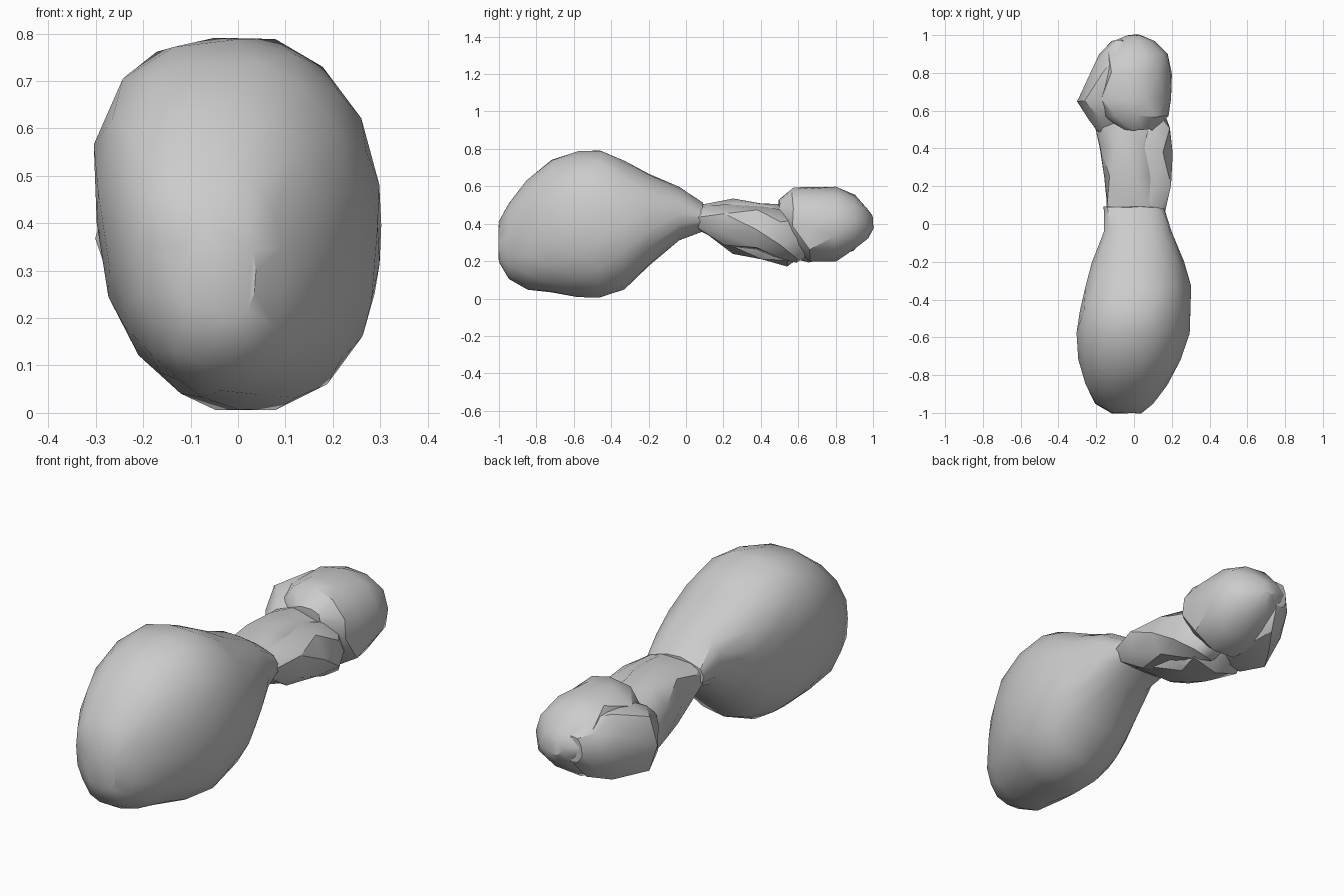
import bpy, bmesh, math, random
from mathutils import Vector

random.seed(4)
cube = bpy.data.objects.get("Cube")
if cube:
    bpy.data.objects.remove(cube, do_unlink=True)

mat = bpy.data.materials.new("plain grey")
mat.use_nodes = True
grey = (0.6, 0.6, 0.6, 1)
mat.diffuse_color = grey
mat.node_tree.nodes["Principled BSDF"].inputs["Base Color"].default_value = grey


def signed_pow(v, e):
    return math.copysign(abs(v) ** e, v)


def loft(name, rings, sides, square=0.92, jitter=0.0, angle=30, upper=0.0, lower=0.0):
    """Skin rings of (y, x_min, x_max, z_min, z_max) and close both ends."""
    bm = bmesh.new()
    loops = []
    for i, (y, x0, x1, z0, z1) in enumerate(rings):
        loop = []
        for k in range(sides):
            a = math.tau * (k + 0.5 * (i % 2)) / sides
            c, s = signed_pow(math.cos(a), square), signed_pow(math.sin(a), square)
            # fuller upper right and lower left corners
            grow = max(0, -c * s) * (upper if s > 0 else lower)
            x = (x0 + x1) / 2 + c * (1 + grow) * (x1 - x0) / 2
            z = (z0 + z1) / 2 + s * (1 + grow * abs(c)) * (z1 - z0) / 2
            p = Vector((x, y, z))
            p += Vector([random.uniform(-jitter, jitter) for _ in range(3)])
            loop.append(bm.verts.new(p))
        loops.append(loop)
    for i, (a, b) in enumerate(zip(loops, loops[1:])):
        # staggered rings are joined by triangles
        for k in range(sides):
            n = (k + 1) % sides
            if i % 2 == 0:
                bm.faces.new((a[k], a[n], b[k]))
                bm.faces.new((a[n], b[n], b[k]))
            else:
                bm.faces.new((a[k], b[n], b[k]))
                bm.faces.new((a[k], a[n], b[n]))
    bm.faces.new(loops[0])
    bm.faces.new(loops[-1])
    bmesh.ops.recalc_face_normals(bm, faces=bm.faces)
    mesh = bpy.data.meshes.new(name)
    bm.to_mesh(mesh)
    bm.free()
    mesh.materials.append(mat)
    obj = bpy.data.objects.new(name, mesh)
    bpy.context.collection.objects.link(obj)
    bpy.ops.object.select_all(action="DESELECT")
    obj.select_set(True)
    bpy.context.view_layer.objects.active = obj
    bpy.ops.object.shade_smooth_by_angle(angle=math.radians(angle))


# Large rounded body tapering to the neck
loft("body", [
    (-1.0, -.12, .04, .19, .41),
    (-.95, -.20, .10, .10, .51),
    (-.85, -.25, .18, .05, .635),
    (-.72, -.28, .25, .03, .745),
    (-.58, -.295, .295, .01, .785),
    (-.46, -.275, .305, .0, .795),
    (-.33, -.25, .30, .05, .735),
    (-.20, -.21, .265, .17, .665),
    (-.04, -.155, .20, .31, .60),
    (.09, -.15, .155, .36, .51),
], 16, square=0.95, jitter=0.004, angle=35, upper=0.3, lower=0.05)

# Main run of the shaft
loft("shaft", [
    (.03, -.14, .14, .38, .50),
    (.12, -.15, .14, .34, .51),
    (.25, -.16, .13, .24, .53),
    (.40, -.19, .13, .20, .52),
    (.54, -.21, .13, .17, .50),
    (.66, -.18, .10, .25, .48),
], 8, square=0.8, jitter=0.005)

# Ridge beside the shaft
loft("shaft_ridge", [
    (.06, .02, .16, .37, .49),
    (.20, -.04, .205, .28, .51),
    (.38, -.06, .20, .25, .50),
    (.51, -.06, .20, .21, .48),
    (.59, -.06, .16, .19, .44),
    (.67, -.04, .10, .24, .40),
], 7, square=0.9, jitter=0.005)

# Main end knob
loft("end_knob", [
    (.50, -.06, .10, .42, .53),
    (.57, -.16, .18, .28, .59),
    (.66, -.19, .20, .19, .60),
    (.80, -.18, .20, .20, .595),
    (.90, -.15, .18, .26, .56),
    (.97, -.10, .11, .32, .48),
    (1.0, -.03, .04, .38, .44),
], 10, square=1.02, jitter=0.005, upper=0.3, lower=0.25)

# Smaller side knob
loft("side_knob", [
    (.48, -.19, -.06, .30, .44),
    (.56, -.25, .0, .21, .51),
    (.65, -.30, .02, .19, .55),
    (.80, -.24, .02, .21, .56),
    (.90, -.18, .0, .26, .53),
    (.97, -.12, -.04, .35, .48),
], 8, square=0.9, jitter=0.005)
